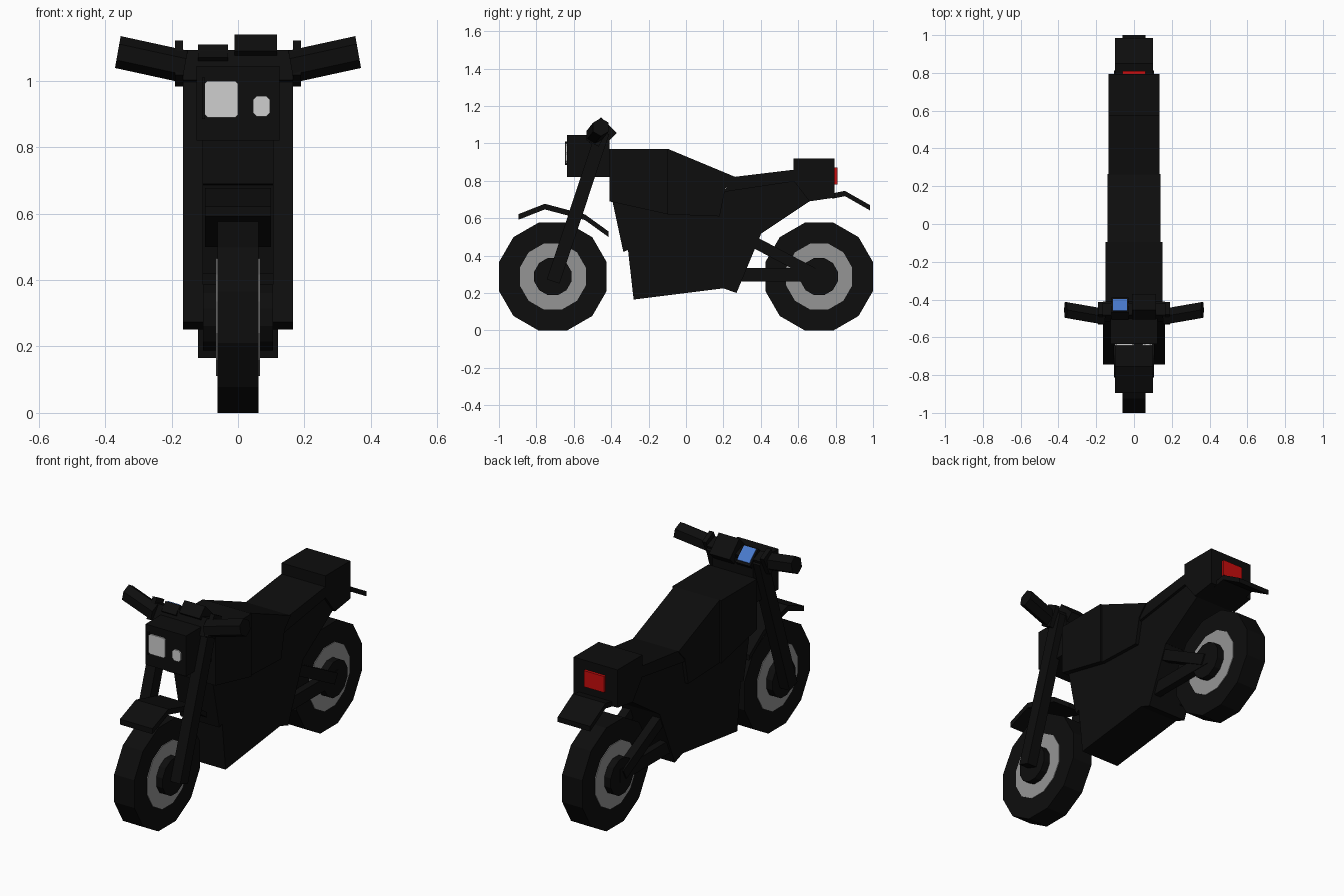
import bpy, bmesh, math
from mathutils import Vector

if "Cube" in bpy.data.objects:
    bpy.data.objects.remove(bpy.data.objects["Cube"])


def material(name, rgb):
    m = bpy.data.materials.new(name)
    m.diffuse_color = (*rgb, 1)
    m.use_nodes = True
    m.node_tree.nodes["Principled BSDF"].inputs["Base Color"].default_value = m.diffuse_color
    return m


BLACK = material("black", (0.004, 0.004, 0.004))
GREY = material("rim grey", (0.30, 0.30, 0.30))
LENS = material("lens grey", (0.62, 0.62, 0.62))
RED = material("lamp red", (0.58, 0.004, 0.004))
BLUE = material("screen blue", (0.065, 0.19, 0.60))


def loft(name, ring_a, ring_b, mat):
    """Closed solid between two matching outlines."""
    bm = bmesh.new()
    a = [bm.verts.new(p) for p in ring_a]
    b = [bm.verts.new(p) for p in ring_b]
    bm.faces.new(a)
    bm.faces.new(b)
    n = len(a)
    for i in range(n):
        j = (i + 1) % n
        bm.faces.new((a[i], a[j], b[j], b[i]))
    bmesh.ops.recalc_face_normals(bm, faces=bm.faces)
    me = bpy.data.meshes.new(name)
    bm.to_mesh(me)
    bm.free()
    me.materials.append(mat)
    ob = bpy.data.objects.new(name, me)
    bpy.context.collection.objects.link(ob)
    return ob


def slab(name, yz, x0, x1, mat=BLACK):
    """Side profile extruded across the width."""
    return loft(name, [(x0, y, z) for y, z in yz], [(x1, y, z) for y, z in yz], mat)


def circle(y, z, r, n=12):
    return [(y + r * math.cos(math.tau * (i + .5) / n),
             z + r * math.sin(math.tau * (i + .5) / n)) for i in range(n)]


def bar(p, q, w):
    """Rectangular strut profile from p to q."""
    p, q = Vector(p), Vector(q)
    d = (q - p).normalized() * w / 2
    s = Vector((-d.y, d.x))
    return [p + s, q + s, q - s, p - s]


def ribbon(path, t):
    return [(y, z + t / 2) for y, z in path] + [(y, z - t / 2) for y, z in reversed(path)]


def rect(y0, y1, z0, z1):
    return [(y0, z0), (y1, z0), (y1, z1), (y0, z1)]


# Wheels: tyre, rim plate and hub
for end, y in (("front", -.712), ("rear", .712)):
    slab(end + "_tyre", circle(y, .288, .298), -.062, .062)
    slab(end + "_rim", circle(y, .288, .183), -.066, .066, GREY)
    slab(end + "_hub", circle(y, .288, .103), -.105, .105)

# Engine and frame block
slab("engine", [(-.395, .70), (-.335, .42), (-.31, .43), (-.28, .165), (.20, .225),
                (.27, .20), (.405, .525), (.22, .70)], -.12, .12)

# Fuel tank in two widths
slab("tank_front", [(-.41, .69), (-.41, .97), (-.095, .97), (-.095, .62)], -.15, .15)
slab("tank_rear", [(-.095, .62), (-.095, .97), (.265, .82), (.21, .76), (.18, .61)], -.14, .14)

# Seat, subframe and tail box
slab("seat", [(.20, .74), (.25, .82), (.60, .862), (.60, .80)], -.135, .135)
slab("subframe", [(.15, .62), (.405, .52), (.66, .69), (.79, .71), (.60, .80), (.20, .75)],
     -.12, .12)
slab("tail_box", [(.575, .80), (.66, .69), (.795, .71), (.795, .92), (.575, .92)], -.135, .135)
slab("tail_lamp", rect(.79, .81, .78, .87), -.062, .062, RED)

# Mudguards
slab("front_mudguard", ribbon([(-.895, .607), (-.755, .662), (-.54, .605), (-.415, .515)], .03),
     -.10, .10)
slab("rear_mudguard", ribbon([(.78, .718), (.85, .732), (.985, .655)], .028), -.10, .10)

# Headlamp housing
slab("headlamp_box", rect(-.635, -.41, .82, 1.045), -.125, .125)


def lens(name, x0, x1, z0, z1, c):
    """Clipped square plate on the front of the housing."""
    xz = [(x0 + c, z0), (x1 - c, z0), (x1, z0 + c), (x1, z1 - c),
          (x1 - c, z1), (x0 + c, z1), (x0, z1 - c), (x0, z0 + c)]
    loft(name, [(x, -.636, z) for x, z in xz], [(x, -.643, z) for x, z in xz], LENS)


slab("lamp_bezel", rect(-.647, -.63, .885, 1.01), -.108, -.10)
lens("main_lens", -.10, 0, .89, 1.0, .008)
lens("small_lens", .045, .097, .893, .955, .012)

# Top clamp across the fork
slab("fork_clamp", bar((-.485, .99), (-.45, 1.08), .07), -.165, .165)

# Instruments on the clamp: tilted gauge and smaller screen
slab("gauge", [(-.455, 1.14), (-.37, 1.055), (-.415, 1.01), (-.505, 1.09)], -.01, .117)
slab("screen_case", [(-.465, 1.11), (-.39, 1.04), (-.43, 1.0), (-.505, 1.07)], -.12, -.03)
slab("screen", [(-.457, 1.109), (-.397, 1.053), (-.402, 1.047), (-.462, 1.103)],
     -.112, -.037, BLUE)

# Paired parts on both sides
for side, s in (("right", 1), ("left", -1)):
    slab(side + "_fork", bar((-.71, .262), (-.445, 1.06), .072), s * .105, s * .165)
    slab(side + "_swingarm", bar((.18, .297), (.73, .297), .072), s * .067, s * .108)
    slab(side + "_strut", bar((.16, .58), (.70, .295), .06), s * .067, s * .115)
    # Bar collar and angled grip
    slab(side + "_collar", bar((-.50, 1.0), (-.445, 1.105), .075), s * .165, s * .19)
    inner = [(s * (.16 + .18 * (1.043 - z)), y, z) for y, z in circle(-.49, 1.043, .048, 6)]
    outer = [(s * (.362 + .18 * (1.087 - z)), y, z) for y, z in circle(-.455, 1.087, .048, 6)]
    loft(side + "_grip", inner, outer, BLACK)
